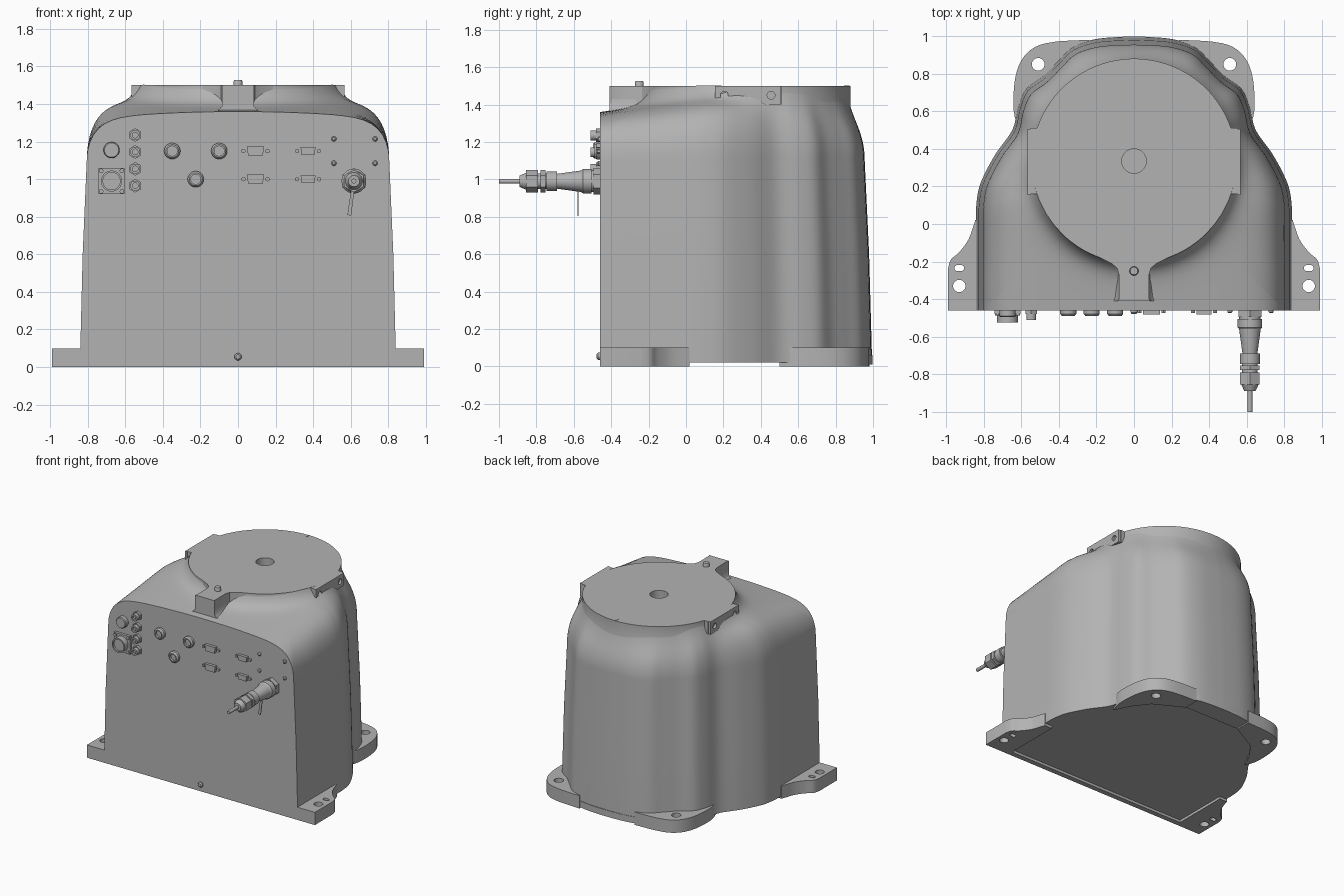
import bpy, bmesh, math
from mathutils import Matrix, Vector
from mathutils.geometry import interpolate_bezier

cube = bpy.data.objects.get("Cube")
if cube:
    bpy.data.objects.remove(cube, do_unlink=True)

grey = bpy.data.materials.new("Plain grey")
grey.use_nodes = True
grey.diffuse_color = (0.45, 0.45, 0.45, 1)
grey.node_tree.nodes["Principled BSDF"].inputs["Base Color"].default_value = grey.diffuse_color

FRONT = -0.46
W = 0.805            # half width of the housing below the shoulder
CY, RC, TOP = 0.335, 0.545, 1.5   # turntable seat


def finish(name, mesh, matrix=None, angle=30):
    ob = bpy.data.objects.new(name, mesh)
    bpy.context.collection.objects.link(ob)
    mesh.materials.clear()
    mesh.materials.append(grey)
    if matrix:
        mesh.transform(matrix)
    bpy.ops.object.select_all(action='DESELECT')
    ob.select_set(True)
    bpy.context.view_layer.objects.active = ob
    bpy.ops.object.shade_smooth_by_angle(angle=math.radians(angle))
    return ob


def loft(name, rings, matrix=None, angle=30):
    """Skin a list of equal closed rings and cap both ends."""
    bm = bmesh.new()
    rows = [[bm.verts.new(p) for p in ring] for ring in rings]
    n = len(rows[0])
    for a, b in zip(rows, rows[1:]):
        for i in range(n):
            j = (i + 1) % n
            bm.faces.new((a[i], a[j], b[j], b[i]))
    bm.faces.new(rows[0])
    bm.faces.new(rows[-1])
    bmesh.ops.recalc_face_normals(bm, faces=bm.faces)
    mesh = bpy.data.meshes.new(name)
    bm.to_mesh(mesh)
    bm.free()
    return finish(name, mesh, matrix, angle)


def circle(x, y, r, n=24, stretch=0):
    pts = []
    for i in range(n):
        a = math.tau * (i + 0.5) / n
        pts.append((x + r * math.cos(a) + math.copysign(stretch, math.cos(a)), y + r * math.sin(a)))
    return pts


def rect(x0, y0, x1, y1):
    return [(x0, y0), (x1, y0), (x1, y1), (x0, y1)]


def plate(name, loops, z0, z1, matrix=None):
    """Extruded flat outline; further loops become holes."""
    cu = bpy.data.curves.new(name, 'CURVE')
    cu.dimensions, cu.fill_mode, cu.extrude = '2D', 'BOTH', (z1 - z0) / 2
    for loop in loops:
        sp = cu.splines.new('POLY')
        sp.points.add(len(loop) - 1)
        for p, c in zip(sp.points, loop):
            p.co = (c[0], c[1], 0, 1)
        sp.use_cyclic_u = True
    tmp = bpy.data.objects.new(name + "_curve", cu)
    bpy.context.collection.objects.link(tmp)
    dg = bpy.context.evaluated_depsgraph_get()
    mesh = bpy.data.meshes.new_from_object(tmp.evaluated_get(dg))
    bpy.data.objects.remove(tmp, do_unlink=True)
    bm = bmesh.new()
    bm.from_mesh(mesh)
    bmesh.ops.remove_doubles(bm, verts=bm.verts, dist=1e-5)
    bm.to_mesh(mesh)
    bm.free()
    mesh.transform(Matrix.Translation((0, 0, (z0 + z1) / 2)))
    return finish(name, mesh, matrix)


def smooth(pts, steps=5):
    """Rounded path through the points."""
    v = [Vector(p).to_3d() for p in pts]
    out = []
    for i in range(len(v) - 1):
        a, b = v[i], v[i + 1]
        t0 = (b - v[max(i - 1, 0)]) / 6
        t1 = (v[min(i + 2, len(v) - 1)] - a) / 6
        out += interpolate_bezier(a, a + t0, b - t1, b, steps + 1)[:-1]
    return [(p.x, p.y) for p in out + [v[-1]]]


# Panel frame: local x = x, local y = z, local z = out of the front
PANEL = Matrix.Translation((0, FRONT, 0)) @ Matrix.Rotation(math.pi / 2, 4, 'X')


def lathe(name, x, z, profile, n=24, matrix=PANEL):
    return loft(name, [[(px, py, d) for px, py in circle(x, z, r, n)] for r, d in profile], matrix)


# Housing: rays from the seat to the outline, with a rounded shoulder
front_pts = [(W * math.sin(math.pi / 2 * i / 16), FRONT) for i in range(17)]
side_pts = [(W, y) for y in (-0.3, -0.15, 0)]
rear_pts = smooth([(W, 0.08), (0.785, 0.2), (0.71, 0.35), (0.62, 0.48), (0.59, 0.6), (0.55, 0.69),
                   (0.465, 0.755), (0.39, 0.83), (0.31, 0.905), (0.18, 0.945), (0, 0.955)])
half = front_pts + side_pts + rear_pts
outline = half + [(-x, y) for x, y in half[-2:0:-1]]


def shoulder(x, y, t, gap):
    k = math.sqrt(max(0, 1 - t ** 10))
    rise = min(1, max(0, (y - FRONT) / 0.55)) * min(1, max(0, (0.95 - y) / 0.4))
    return 1.1 + 0.22 * k + 0.04 * (1 - t * t) + 0.08 * rise * k + 0.08 * math.exp(-gap / 0.035)


def seat_ring(r, z):
    ring = []
    for x, y in outline:
        d = Vector((x, y - CY)).normalized() * r
        ring.append((d.x, CY + d.y, z))
    return ring


rings = [seat_ring(0.065, TOP - 0.1), seat_ring(0.065, TOP), seat_ring(RC, TOP)]
STEPS = 20
for k in range(STEPS + 1):
    s = 0.5 - 0.5 * math.cos(math.pi * k / STEPS)
    ring = []
    for x, y in outline:
        d = Vector((x, y - CY))
        r = RC + s * (d.length - RC)
        p = d.normalized() * r
        t = abs(p.x) / W if y <= FRONT else r / d.length
        ring.append((p.x, CY + p.y, shoulder(p.x, CY + p.y, min(t, 1), r - RC)))
    rings.append(ring)
for z, f in ((0.6, 0.6), (0.02, 1)):
    rings.append([(x * (1 + 0.045 * f), y + max(0, y) * 0.042 * f, z) for x, y in outline])
loft("housing", rings)

# Mounting feet and base strip
front_foot = smooth([(0.99, -0.24), (0.975, -0.19), (0.93, -0.15), (0.88, -0.08), (0.845, 0.02)])
rear_foot = smooth([(0.61, 0.5), (0.64, 0.6), (0.635, 0.76), (0.6, 0.87), (0.53, 0.94), (0.42, 0.97), (0.24, 0.98)])
for side, sx in (("left", 1), ("right", -1)):
    flip = Matrix.Diagonal((sx, 1, 1, 1))
    feet = [
        plate(side + "_front_foot", [[(0.78, FRONT), (0.99, FRONT)] + front_foot + [(0.78, 0.02)],
                                     circle(0.93, -0.33, 0.033), circle(0.93, -0.235, 0.016, 16, 0.01)], 0, 0.1, flip),
        plate(side + "_rear_foot", [rear_foot + [(0.24, 0.86), (0.46, 0.74), (0.55, 0.62)],
                                    circle(0.51, 0.85, 0.034)], 0, 0.1, flip),
        # Side pads of the turntable seat, with a pair of bolt holes
        plate(side + "_seat_pad", [rect(0.4, 0.16, 0.55, 0.51)], 1.4, TOP, flip),
        plate(side + "_seat_pad_face", [rect(0.155, 1.4, 0.505, TOP), circle(0.205, 1.45, 0.021), circle(0.455, 1.45, 0.021)],
              0.55, 0.568, flip @ Matrix(((0, 0, 1, 0), (1, 0, 0, 0), (0, 1, 0, 0), (0, 0, 0, 1)))),
    ]
    if sx < 0:
        for ob in feet:
            ob.data.flip_normals()
plate("base_strip", [rect(-0.85, FRONT, 0.85, -0.42)], 0, 0.03)
rear_lip = smooth([(0.3, 0.95), (0.2, 0.985), (0, 0.998), (-0.2, 0.985), (-0.3, 0.95)])
plate("rear_lip", [rear_lip + [(-0.3, 0.85), (0.3, 0.85)]], 0.01, 0.06)

# Front tab and locating pin
tab = [(0.085, -0.41), (0.08, -0.395), (0.08, -0.27), (0.09, -0.235), (0.12, -0.21), (0.2, -0.17)]
plate("front_tab", [tab + [(-x, y) for x, y in reversed(tab)]], 1.34, TOP)
loft("tab_foot", [[(x, y, z) for x, y in rect(-w, -0.41, w, -0.2)]
                  for w, z in ((0.13, 1.355), (0.1, 1.37), (0.085, 1.39), (0.08, 1.43))])
lathe("locating_pin", 0, -0.25, [(0.024, 1.49), (0.024, 1.52), (0.02, 1.527)], matrix=None)
plate("rear_index_mark", [rect(-0.006, 0.845, 0.006, 0.875)], TOP - 0.001, TOP + 0.002)

# Square power connector and cap beside it
plate("power_flange", [rect(-0.743, 0.92, -0.603, 1.06)], -0.005, 0.02, PANEL)
lathe("power_socket", -0.673, 0.99, [(0.056, 0), (0.056, 0.065), (0.046, 0.065), (0.046, 0.05)])
for dx in (-0.055, 0.055):
    for dz in (-0.055, 0.055):
        lathe("power_screw", -0.673 + dx, 0.99 + dz, [(0.012, 0), (0.012, 0.028)], 12)
lathe("round_cap", -0.673, 1.155, [(0.043, 0), (0.043, 0.03), (0.038, 0.036)])

# Column of coaxial sockets
for i in range(4):
    z = 0.965 + 0.09 * i
    lathe("coax_nut", -0.547, z, [(0.036, 0), (0.036, 0.02)], 6)
    lathe("coax_barrel", -0.547, z, [(0.027, 0.02), (0.027, 0.05), (0.015, 0.05), (0.015, 0.035)], 16)

# Round signal sockets
for x, z in ((-0.35, 1.15), (-0.1, 1.15), (-0.225, 1.0)):
    lathe("signal_socket", x, z, [(0.043, 0), (0.043, 0.018), (0.034, 0.03), (0.026, 0.03), (0.026, 0.012)])

# Multi-pin ports with jack screws
for z in (1.15, 1.0):
    for x, w, h in ((0.093, 0.046, 0.024), (0.373, 0.04, 0.02)):
        shell = [(x - w, z + h), (x + w, z + h), (x + w * 0.85, z - h), (x - w * 0.85, z - h)]
        plate("pin_port", [shell], -0.005, 0.022, PANEL)
        for dx in (-w - 0.018, w + 0.018):
            lathe("jack_screw", x + dx, z, [(0.012, 0), (0.012, 0.015)], 6)

# Loose panel screws
for x in (0.51, 0.73):
    for z in (1.085, 1.215):
        lathe("panel_screw", x, z, [(0.014, 0), (0.014, 0.008), (0.008, 0.014)], 12)
lathe("ground_screw", 0, 0.055, [(0.02, 0), (0.02, 0.01), (0.012, 0.018)], 16)

# Cable gland, cable and strap
GX, GZ = 0.617, 0.99
lathe("gland_nut", GX, GZ, [(0.07, 0), (0.07, 0.035)], 6)
lathe("gland_body", GX, GZ, [(0.058, 0.03), (0.058, 0.045), (0.066, 0.045), (0.066, 0.09), (0.058, 0.1),
                             (0.04, 0.23), (0.053, 0.23), (0.053, 0.285), (0.042, 0.285), (0.042, 0.395),
                             (0.046, 0.395), (0.03, 0.43), (0.013, 0.43), (0.013, 0.54)])
for d0, d1 in ((0.292, 0.318), (0.33, 0.395)):
    lathe("gland_hex", GX, GZ, [(0.06, d0), (0.06, d1)], 6)
plate("strap", [[(0.605, 0.96), (0.622, 0.96), (0.602, 0.805), (0.582, 0.81)]], 0.115, 0.121, PANEL)
